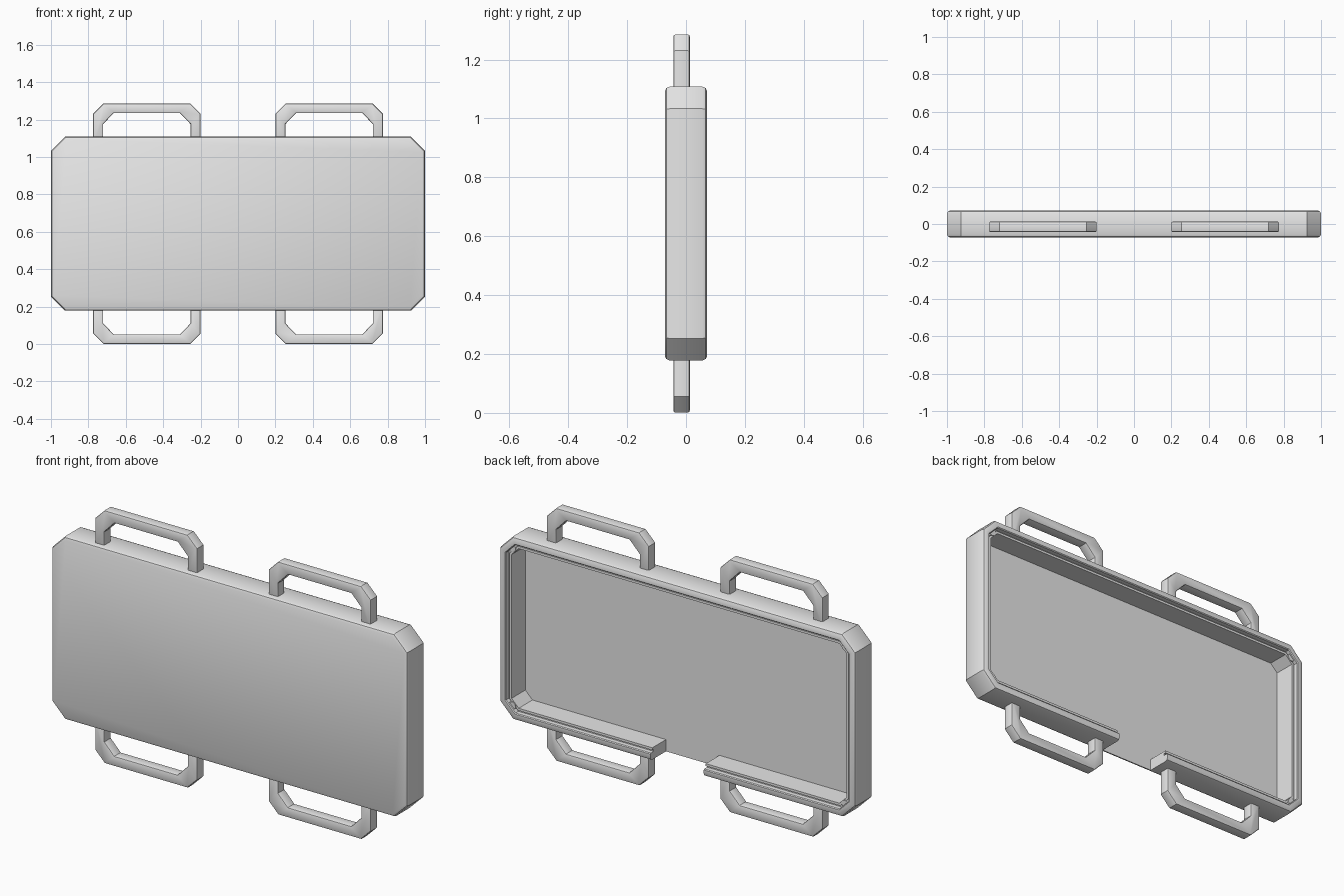
import bpy, bmesh
from math import pi
from mathutils import Matrix

cube = bpy.data.objects.get("Cube")
if cube:
    bpy.data.objects.remove(cube, do_unlink=True)

grey = bpy.data.materials.new("light_grey")
grey.use_nodes = True
colour = (0.8, 0.8, 0.8, 1)
grey.diffuse_color = colour
grey.node_tree.nodes["Principled BSDF"].inputs["Base Color"].default_value = colour

MID_Z = 0.643          # centre height of the tray
HALF_W, HALF_H = 1.0, 0.465
CORNER = 0.075


def finish(name, bm, smooth=True):
    bmesh.ops.recalc_face_normals(bm, faces=bm.faces)
    mesh = bpy.data.meshes.new(name)
    bm.to_mesh(mesh)
    bm.free()
    mesh.materials.append(grey)
    ob = bpy.data.objects.new(name, mesh)
    bpy.context.collection.objects.link(ob)
    if smooth:
        bpy.ops.object.select_all(action="DESELECT")
        ob.select_set(True)
        bpy.context.view_layer.objects.active = ob
        bpy.ops.object.shade_smooth_by_angle(angle=pi / 6)
    return ob


def octagon(bm, inset, y):
    """Ring of a rectangle with cut corners, moved inward by inset."""
    w, h = HALF_W - inset, HALF_H - inset
    c = CORNER - 0.586 * inset
    pts = [(w, h - c), (w - c, h), (c - w, h), (-w, h - c),
           (-w, c - h), (c - w, -h), (w - c, -h), (w, c - h)]
    return [bm.verts.new((x, y, MID_Z + z)) for x, z in pts]


# Tray: rings from the front panel, over the rim, down into the recess
profile = [(0.016, -0.072), (0.005, -0.067), (0, -0.056),
           (0, 0.056), (0.005, 0.067), (0.016, 0.072),
           (0.034, 0.072), (0.038, 0.068), (0.038, 0.045),
           (0.048, 0.045), (0.048, 0.056), (0.06, 0.056), (0.06, -0.054)]
bm = bmesh.new()
rings = [octagon(bm, i, y) for i, y in profile]
bm.faces.new(rings[0])
bm.faces.new(rings[-1])
for a, b in zip(rings, rings[1:]):
    for k in range(8):
        n = (k + 1) % 8
        bm.faces.new((a[k], a[n], b[n], b[k]))
tray = finish("tray", bm, smooth=False)

# Cutter for the gap in the lower wall
bm = bmesh.new()
bmesh.ops.create_cube(bm, size=1, matrix=Matrix.Translation((0, 0.046, 0.19))
                      @ Matrix.Diagonal((0.3, 0.2, 0.13, 1)))
cutter = finish("gap_cutter", bm, smooth=False)
cutter.hide_render = True
cut = tray.modifiers.new("gap", "BOOLEAN")
cut.operation = "DIFFERENCE"
cut.solver = "EXACT"
cut.object = cutter
bpy.ops.object.select_all(action="DESELECT")
tray.select_set(True)
bpy.context.view_layer.objects.active = tray
bpy.ops.object.modifier_apply(modifier=cut.name)
bpy.data.objects.remove(cutter, do_unlink=True)
bpy.ops.object.shade_smooth_by_angle(angle=pi / 6)

# Small round posts in the corners of the recess
for sx, side in ((-1, "right"), (1, "left")):
    for sz, level in ((-1, "lower"), (1, "upper")):
        bm = bmesh.new()
        place = Matrix.Translation((sx * 0.935, 0.002, MID_Z + sz * 0.4))
        bmesh.ops.create_cone(bm, cap_ends=True, segments=12, radius1=0.02,
                              radius2=0.02, depth=0.116,
                              matrix=place @ Matrix.Rotation(pi / 2, 4, "X"))
        finish(f"{level}_{side}_corner_post", bm)

# Four carrying handles, each a cut-corner bar with softened edges
outer = [(0.2, 1.09), (0.2, 1.23), (0.255, 1.285)]
inner = [(0.254, 1.09), (0.254, 1.176), (0.31, 1.234)]
HANDLE_X = 0.4875


def mirrored(half):
    return half + [(2 * HANDLE_X - x, z) for x, z in reversed(half)]


def handle(name, sx, sz):
    bm = bmesh.new()
    outline = [(sx * x, MID_Z + sz * (z - MID_Z)) for x, z in
               mirrored(outer) + mirrored(inner)[::-1]]
    face = bm.faces.new([bm.verts.new((x, -0.043, z)) for x, z in outline])
    new = bmesh.ops.extrude_face_region(bm, geom=[face])["geom"]
    bmesh.ops.translate(bm, vec=(0, 0.056, 0),
                        verts=[v for v in new if isinstance(v, bmesh.types.BMVert)])
    bmesh.ops.recalc_face_normals(bm, faces=bm.faces)
    long_edges = [e for e in bm.edges
                  if abs(e.verts[0].co.y - e.verts[1].co.y) < 0.001]
    bmesh.ops.bevel(bm, geom=long_edges, offset=0.007, segments=2,
                    profile=0.5, affect="EDGES")
    finish(name, bm)


for sx, side in ((-1, "right"), (1, "left")):
    for sz, level in ((-1, "lower"), (1, "upper")):
        handle(f"{level}_{side}_handle", sx, sz)
